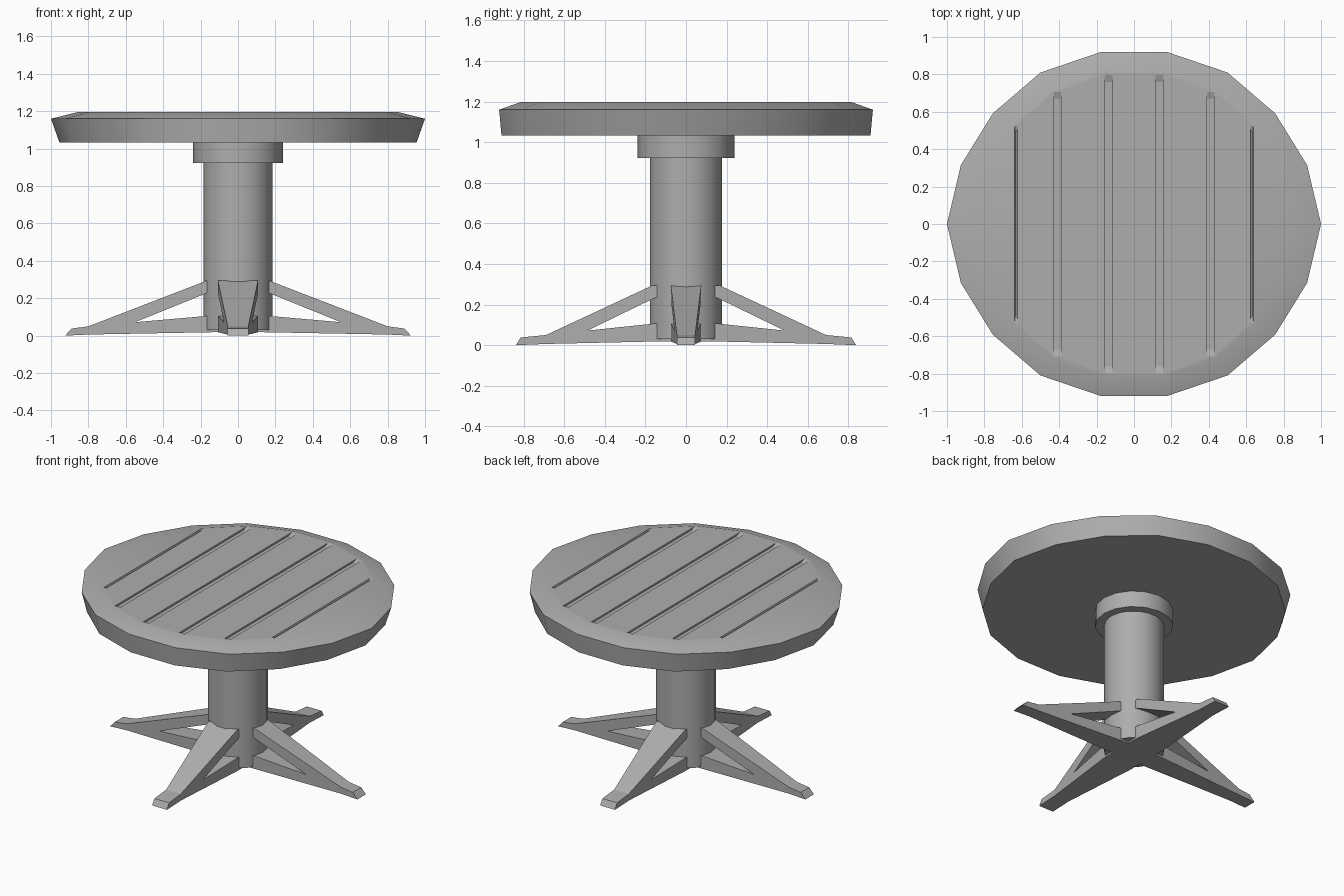
import bpy, bmesh
from math import cos, sin, pi, radians

if "Cube" in bpy.data.objects:
    bpy.data.objects.remove(bpy.data.objects["Cube"])

grey = bpy.data.materials.new("dark_grey")
grey.diffuse_color = (0.42, 0.42, 0.42, 1)
grey.use_nodes = True
grey.node_tree.nodes["Principled BSDF"].inputs["Base Color"].default_value = grey.diffuse_color


def make(name, bm, smooth=True):
    bmesh.ops.recalc_face_normals(bm, faces=bm.faces)
    me = bpy.data.meshes.new(name)
    bm.to_mesh(me)
    bm.free()
    me.materials.append(grey)
    ob = bpy.data.objects.new(name, me)
    bpy.context.collection.objects.link(ob)
    bpy.ops.object.select_all(action='DESELECT')
    ob.select_set(True)
    bpy.context.view_layer.objects.active = ob
    if smooth:
        bpy.ops.object.shade_smooth_by_angle(angle=radians(30))
    return ob


def stack(name, n, rings, squash=1.0):
    """Closed solid from elliptical rings (rx, ry, z); squash pulls in the diagonals."""
    bm = bmesh.new()
    loops = []
    for rx, ry, z in rings:
        loop = []
        for i in range(n):
            c, s = cos(2 * pi * i / n), sin(2 * pi * i / n)
            k = squash if 0.7 < abs(c) < 0.99 else 1
            loop.append(bm.verts.new((k * rx * c, k * ry * s, z)))
        loops.append(loop)
    for a, b in zip(loops, loops[1:]):
        for i in range(n):
            j = (i + 1) % n
            bm.faces.new((a[i], a[j], b[j], b[i]))
    bm.faces.new(loops[0])
    bm.faces.new(loops[-1])
    return make(name, bm)


# plank groove cutters with ramped ends; the outer pair is narrow
TOP, DEPTH = 1.197, 0.012
bm = bmesh.new()
for x, y, hw, low in ((0.135, 0.80, 0.019, 0.019), (0.41, 0.71, 0.019, 0.019),
                      (0.63, 0.53, 0.012, 0.004)):
    for s in (-1, 1):
        profile = [(-y - 0.025, TOP + 0.01, hw), (-y + 0.04, TOP - DEPTH, low),
                   (y - 0.04, TOP - DEPTH, low), (y + 0.025, TOP + 0.01, hw)]
        a = [bm.verts.new((s * x - w, py, pz)) for py, pz, w in profile]
        b = [bm.verts.new((s * x + w, py, pz)) for py, pz, w in profile]
        bm.faces.new(a)
        bm.faces.new(b)
        for i in range(4):
            j = (i + 1) % 4
            bm.faces.new((a[i], a[j], b[j], b[i]))
cutter = make("groove_cutter", bm, False)
cutter.hide_render = True

# tabletop with a sloped rim
top = stack("tabletop", 18,
            [(0.955, 0.923, 1.033), (1.0, 0.935, 1.16), (0.85, 0.83, TOP)], 0.985)
mod = top.modifiers.new("grooves", 'BOOLEAN')
mod.operation = 'DIFFERENCE'
mod.solver = 'EXACT'
mod.object = cutter
bpy.ops.object.modifier_apply(modifier=mod.name)
bpy.data.objects.remove(cutter)

# column and collar
stack("column", 18, [(0.185, 0.18, 0.03), (0.185, 0.18, 0.95)])
stack("collar", 16, [(0.24, 0.238, 0.923), (0.24, 0.238, 1.035)])


def leg(name, axis, sign, knee, toe, tip, apex, w0, w1):
    """Braced leg with a triangular opening; width tapers outward."""
    def width(d):
        t = min(max((d - 0.16) / (knee - 0.16), 0), 1)
        return w0 + (w1 - w0) * t

    top_apex = 0.295 - 0.245 * (apex - 0.165) / (knee - 0.165)
    low_apex = 0.018 - 0.012 * (apex - 0.16) / (knee - 0.16)
    # side profile as quads sharing points (distance, height)
    P = [(0.13, 0.295), (0.165, 0.295), (apex, top_apex), (knee, 0.05), (toe, 0.038),
         (tip, 0.0), (knee, 0.006), (apex, low_apex), (0.16, 0.018), (0, 0.02),
         (0, 0.108), (0.16, 0.106), (apex, 0.072), (0.16, 0.23), (0.13, 0.24)]
    quads = [(0, 1, 13, 14), (1, 2, 12, 13), (2, 3, 6, 12), (12, 6, 7),
             (3, 4, 5, 6), (7, 8, 11, 12), (8, 9, 10, 11)]
    bm = bmesh.new()
    sides = []
    for s in (-1, 1):
        pts = [(sign * d, s * width(d), z) for d, z in P]
        sides.append([bm.verts.new(p if axis == 'x' else (p[1], p[0], p[2])) for p in pts])
    for side in sides:
        for q in quads:
            bm.faces.new([side[i] for i in q])
    a, b = sides
    for i in range(len(P)):
        j = (i + 1) % len(P)
        bm.faces.new((a[i], a[j], b[j], b[i]))
    make(name, bm, False)


# four legs, the side pair longer and slimmer
for sign, xn, yn in ((1, "right_leg", "back_leg"), (-1, "left_leg", "front_leg")):
    leg(xn, 'x', sign, 0.80, 0.89, 0.925, 0.55, 0.075, 0.045)
    leg(yn, 'y', sign, 0.69, 0.815, 0.838, 0.485, 0.108, 0.055)
